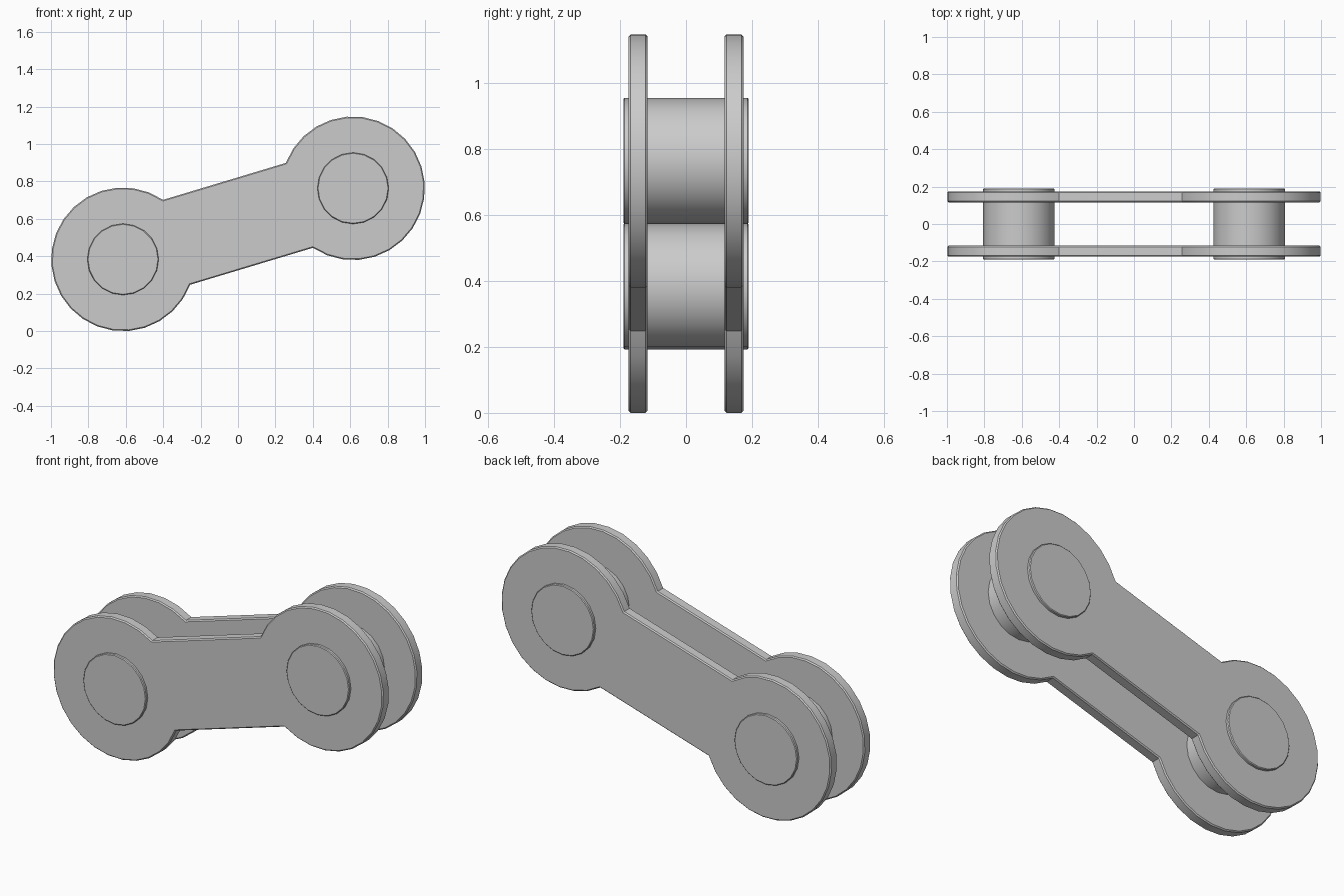
import bpy, bmesh
from math import radians, cos, sin, pi

if "Cube" in bpy.data.objects:
    bpy.data.objects.remove(bpy.data.objects["Cube"])

CX, CZ, MID = 0.615, 0.19, 0.573   # pin centre offsets from the link middle
R_EYE, R_PIN = 0.384, 0.191


def extrude_y(name, profile, y0, y1, bevel):
    """Extrude an (x, z) profile along y with softened rims."""
    bm = bmesh.new()
    front = [bm.verts.new((x, y0, z)) for x, z in profile]
    back = [bm.verts.new((x, y1, z)) for x, z in profile]
    n = len(profile)
    bm.faces.new(front)
    bm.faces.new(back[::-1])
    for i in range(n):
        j = (i + 1) % n
        bm.faces.new((front[j], front[i], back[i], back[j]))
    bmesh.ops.recalc_face_normals(bm, faces=bm.faces)
    rims = [e for e in bm.edges if any(len(f.verts) == n for f in e.link_faces)]
    bmesh.ops.bevel(bm, geom=rims, offset=bevel, segments=1, affect='EDGES', profile=0.5)
    mesh = bpy.data.meshes.new(name)
    bm.to_mesh(mesh)
    bm.free()
    obj = bpy.data.objects.new(name, mesh)
    bpy.context.collection.objects.link(obj)
    bpy.ops.object.select_all(action='DESELECT')
    obj.select_set(True)
    bpy.context.view_layer.objects.active = obj
    bpy.ops.object.shade_smooth_by_angle(angle=radians(32))
    return obj


# Side plate outline: one round eye, then the same eye turned half way round
steps = 22
a0, a1 = radians(56), radians(339.3)
arc = [(a0 + (a1 - a0) * i / steps) for i in range(steps + 1)]
eye = [(-CX + R_EYE * cos(a), -CZ + R_EYE * sin(a)) for a in arc]
outline = eye + [(-x, -z) for x, z in eye]
outline = [(x, z + MID) for x, z in outline]

# Side plates
extrude_y("front_plate", outline, -0.174, -0.116, 0.006)
extrude_y("back_plate", outline, 0.116, 0.174, 0.006)

# Pins through both eyes
for name, s in (("left_pin", -1), ("right_pin", 1)):
    ring = [(s * CX + R_PIN * cos(2 * pi * i / 20),
             s * CZ + MID + R_PIN * sin(2 * pi * i / 20)) for i in range(20)]
    extrude_y(name, ring, -0.19, 0.19, 0.004)
